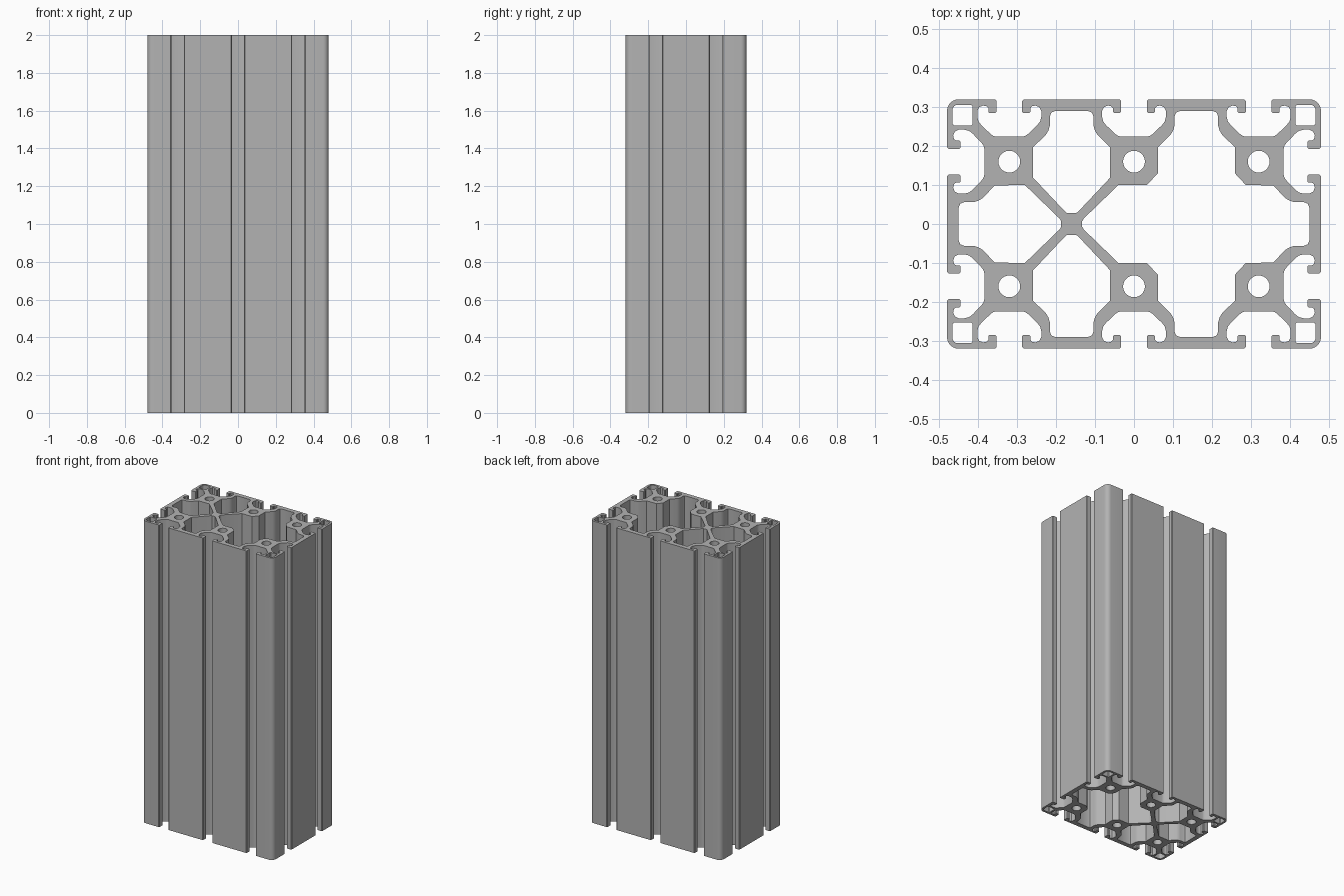
import bpy
import bmesh
import math
from mathutils import Vector

cube = bpy.data.objects.get("Cube")
if cube:
    bpy.data.objects.remove(cube)

W, D, H = 0.48, 0.32, 2.0      # half width, half depth, height
PITCH = 0.32                   # distance between slot centres
CORE = 0.061                   # half size of the solid block around each bore

# Half of a T-slot as (offset from slot centre, depth below the face)
SLOT = [(0.037, 0), (0.033, 0.004), (0.033, 0.032), (0.036, 0.035), (0.051, 0.035),
        (0.054, 0.032), (0.054, 0.023), (0.058, 0.018), (0.067, 0.016), (0.077, 0.02),
        (0.082, 0.03), (0.082, 0.045), (0.079, 0.057), (0.072, 0.066),
        (0.048, 0.089), (0.041, 0.094), (0.033, 0.096)]
# Cavity side of the web beside a slot, from the core out to the face wall
NECK = [(CORE, 0.123), (0.094, 0.091), (0.1, 0.081), (0.104, 0.068),
        (0.104, 0.044), (0.108, 0.034), (0.118, 0.03)]


def arc(cx, cy, r, start, end, n):
    step = math.radians(end - start) / n
    a = math.radians(start)
    return [(cx + r * math.cos(a + i * step), cy + r * math.sin(a + i * step))
            for i in range(n + 1)]


def flip_x(pts, m=0.0):
    return [(2 * m - x, y) for x, y in reversed(pts)]


def flip_y(pts):
    return [(x, -y) for x, y in reversed(pts)]


def top_neck(m):
    """Left web of the cell centred on m along the back face."""
    return [(m - PITCH / 2 + u, D - d) for u, d in NECK]


def outer_outline():
    pts = []
    r = 0.03
    faces = [((0, -D), (1, 0), (-PITCH, 0, PITCH)), ((W, 0), (0, 1), (-PITCH / 2, PITCH / 2)),
             ((0, D), (-1, 0), (-PITCH, 0, PITCH)), ((-W, 0), (0, -1), (-PITCH / 2, PITCH / 2))]
    corners = [(W - r, r - D), (W - r, D - r), (r - W, D - r), (r - W, r - D)]
    for i, (mid, tangent, centres) in enumerate(faces):
        t = Vector(tangent)
        n = Vector((-t.y, t.x))
        for c in centres:
            o = Vector(mid) + t * c
            pts += [tuple(o - t * u + n * d) for u, d in SLOT]
            pts += [tuple(o + t * u + n * d) for u, d in reversed(SLOT)]
        pts += arc(*corners[i], r, 90 * i - 90, 90 * i, 6)
    return pts


def web_cavity():
    """Closed cell behind the cross brace."""
    m = -PITCH / 2
    half = [(m - 0.012, 0.028), (m - 0.018, 0.033), (m + 0.02 - 0.119, 0.119)] + top_neck(m)
    return half + flip_x(half, m)


def left_cavity():
    half = [(-0.187, 0.007), (-0.191, 0.014), (-0.28, 0.1)]
    half += [(d - W, PITCH / 2 - u) for u, d in NECK]
    return half + flip_y(half)


def main_cavity():
    m = PITCH / 2
    half = [(-0.133, 0.007), (-0.129, 0.014), (-0.04, 0.1), (0.033, 0.1), (CORE, 0.13)]
    half += top_neck(m) + flip_x(top_neck(m), m)
    half += [(PITCH - CORE, 0.13), (PITCH - 0.033, 0.1)]
    half += [(W - d, PITCH / 2 - u) for u, d in NECK]
    return half + flip_y(half)


def corner_cavity():
    x0, x1, y0, y1, c = 0.414, 0.466, 0.253, 0.306, 0.004
    return ([(x0, y0 + c), (x0 + c, y0), (x1 - c, y0), (x1, y0 + c)]
            + arc(x1 - 0.014, y1 - 0.014, 0.014, 0, 90, 4)
            + [(x0 + c, y1), (x0, y1 - c)])


# Gather the outline and every hole
loops = [outer_outline(), left_cavity(), main_cavity(), web_cavity(), flip_y(web_cavity())]
for sx in (-1, 1):
    for sy in (-1, 1):
        loops.append([(sx * x, sy * y) for x, y in corner_cavity()])
for cx in (-PITCH, 0, PITCH):
    for cy in (-PITCH / 2, PITCH / 2):
        loops.append(arc(cx, cy, 0.028, 0, 360, 28)[:-1])

# Fill the cross-section and extrude it upward
bm = bmesh.new()
edges = []
for loop in loops:
    verts = [bm.verts.new((x, y, 0)) for x, y in loop]
    edges += [bm.edges.new((a, b)) for a, b in zip(verts, verts[1:] + verts[:1])]
bmesh.ops.triangle_fill(bm, edges=edges, use_beauty=True, use_dissolve=False)
result = bmesh.ops.extrude_face_region(bm, geom=bm.faces[:], use_keep_orig=True)
top = [g for g in result["geom"] if isinstance(g, bmesh.types.BMVert)]
bmesh.ops.translate(bm, verts=top, vec=(0, 0, H))
bmesh.ops.recalc_face_normals(bm, faces=bm.faces[:])

mesh = bpy.data.meshes.new("slotted_beam")
bm.to_mesh(mesh)
bm.free()
beam = bpy.data.objects.new("slotted_beam", mesh)
bpy.context.collection.objects.link(beam)

# Bare metal colour
metal = bpy.data.materials.new("grey_aluminium")
metal.use_nodes = True
color = (0.45, 0.45, 0.45, 1)
metal.diffuse_color = color
metal.node_tree.nodes["Principled BSDF"].inputs["Base Color"].default_value = color
mesh.materials.append(metal)

bpy.ops.object.select_all(action="DESELECT")
beam.select_set(True)
bpy.context.view_layer.objects.active = beam
bpy.ops.object.shade_smooth_by_angle(angle=math.radians(30))
